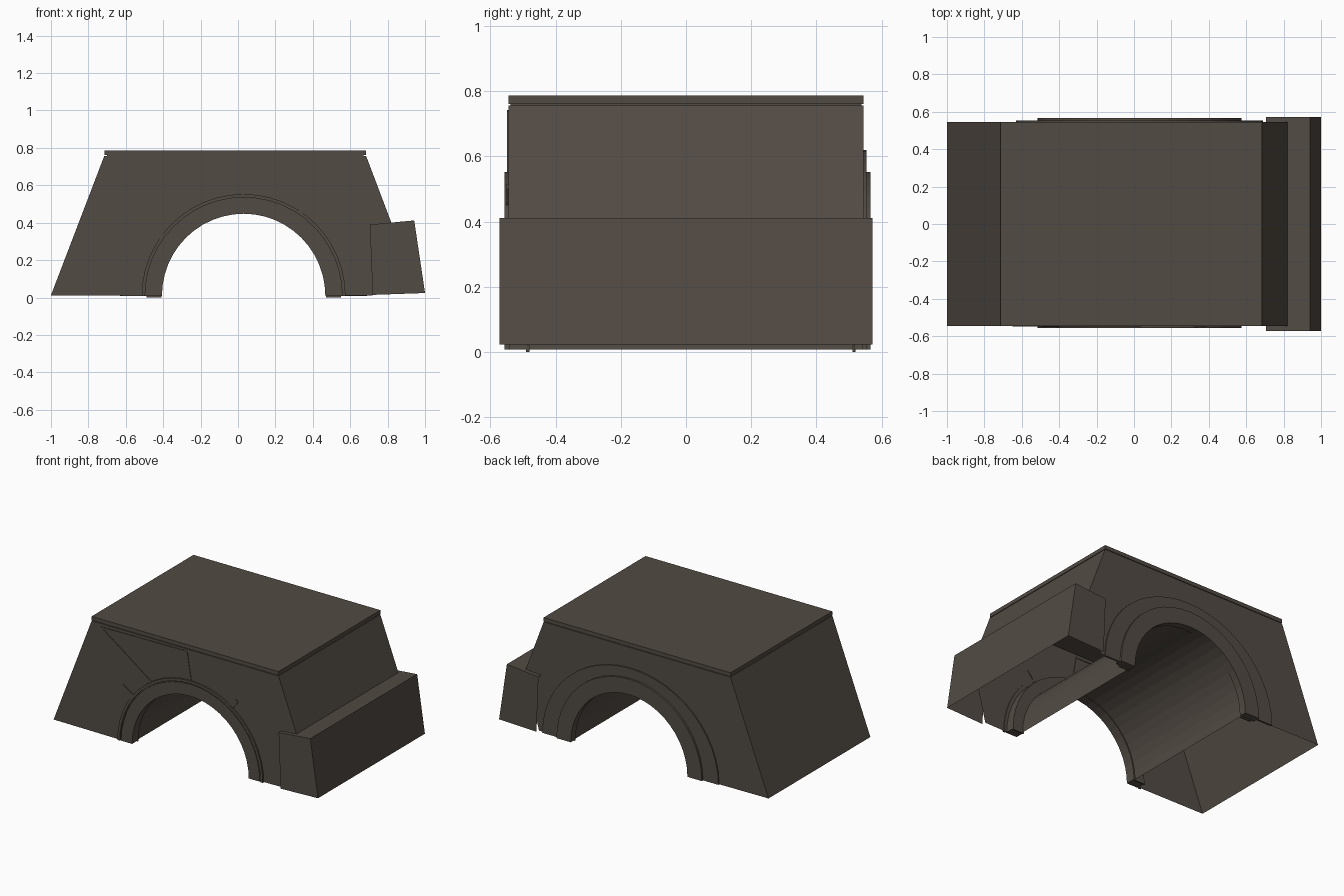
import bpy, math
from math import sin, cos, pi

if "Cube" in bpy.data.objects:
    bpy.data.objects.remove(bpy.data.objects["Cube"])

metal = bpy.data.materials.new("dark brown metal")
metal.diffuse_color = (0.085, 0.070, 0.057, 1)
metal.use_nodes = True
metal.node_tree.nodes["Principled BSDF"].inputs["Base Color"].default_value = metal.diffuse_color

CX, CZ, N = 0.03, 0.008, 24      # arch centre and segments
HALF = 0.545                     # half depth of the body


def add(name, verts, faces):
    me = bpy.data.meshes.new(name)
    me.from_pydata(verts, [], faces)
    me.materials.append(metal)
    ob = bpy.data.objects.new(name, me)
    bpy.context.collection.objects.link(ob)
    return ob


def prism(name, pts, y0, y1, skip=()):
    """Extrude an x-z outline (counter-clockwise from the front) along y; skip drops side faces."""
    n = len(pts)
    verts = [(x, y, z) for y in (y0, y1) for x, z in pts]
    faces = [tuple(range(n)), tuple(range(2 * n - 1, n - 1, -1))]
    for i in range(n):
        if i not in skip:
            j = (i + 1) % n
            faces.append((j, i, n + i, n + j))
    return add(name, verts, faces)


def arc(rx, rz):
    """Half ellipse from the left foot over the top to the right foot."""
    return [(CX - rx * cos(pi * i / N), CZ + rz * sin(pi * i / N)) for i in range(N + 1)]


def arch_band(name, inner, outer, y0, y1):
    """Solid arch with rectangular section between two (rx, rz) radii."""
    a, b = arc(*inner), arc(*outer)
    verts, faces = [], []
    for (x0, z0), (x1, z1) in zip(a, b):
        verts += [(x0, y0, z0), (x1, y0, z1), (x1, y1, z1), (x0, y1, z0)]
    for i in range(N):
        for k in range(4):
            l = (k + 1) % 4
            faces.append((4 * i + k, 4 * i + l, 4 * i + 4 + l, 4 * i + 4 + k))
    faces += [(3, 2, 1, 0), tuple(4 * N + k for k in range(4))]
    return add(name, verts, faces)


def bar(name, p, q, width, y0, y1):
    """Flat strip on a wall from p to q in x-z."""
    dx, dz = q[0] - p[0], q[1] - p[1]
    s = width / 2 / math.hypot(dx, dz)
    ox, oz = -dz * s, dx * s
    pts = [(p[0] - ox, p[1] - oz), (q[0] - ox, q[1] - oz),
           (q[0] + ox, q[1] + oz), (p[0] + ox, p[1] + oz)]
    return prism(name, pts, y0, y1)


# Body shell: sloped ends, arched tunnel through it, open underside
tunnel = arc(0.445, 0.445)
outline = [(-1.0, 0.012)] + tunnel + [(0.72, 0.012), (0.82, 0.40), (0.685, 0.757), (-0.715, 0.757)]
last = len(tunnel)
prism("body_shell", outline, -HALF, HALF, skip=(0, last, last + 1))

# Roof slab, with a thin recessed seam below it
prism("roof_seam", [(-0.70, 0.75), (0.67, 0.75), (0.67, 0.765), (-0.70, 0.765)], -0.538, 0.538)
prism("roof_slab", [(-0.715, 0.761), (0.685, 0.761), (0.685, 0.787), (-0.715, 0.787)], -HALF, HALF)

# Box on the right end, open underneath and towards the body
prism("end_box", [(0.72, 0.014), (1.0, 0.024), (0.942, 0.412), (0.705, 0.39)], -0.572, 0.572, skip=(0, 3))

# Arch trims on the front and back
arch_band("front_arch_trim", (0.437, 0.44), (0.52, 0.52), -0.552, -0.485)
arch_band("front_arch_rim", (0.527, 0.527), (0.545, 0.545), -0.556, -0.54)
arch_band("back_arch_trim", (0.437, 0.44), (0.545, 0.545), 0.515, 0.566)
arch_band("back_arch_plate", (0.52, 0.52), (0.66, 0.612), 0.54, 0.553)

# Small feet where the trims reach the ground
for y in (-0.485, 0.515):
    for side in (-1, 1):
        x = CX + side * 0.48
        prism("trim_foot", [(x - 0.04, 0), (x + 0.04, 0), (x + 0.04, 0.02), (x - 0.04, 0.02)],
              y - 0.005, y + 0.005)

# Triangular panel outline on the front wall
corners = [(-0.27, 0.462), (-0.645, 0.73), (-0.003, 0.737), (0.028, 0.55)]
for p, q in zip(corners, corners[1:]):
    bar("panel_strip", p, q, 0.012, -0.549, -0.54)

# Short brackets above the front arch
bar("left_bracket", (-0.485, 0.375), (-0.40, 0.322), 0.036, -0.551, -0.54)
bar("right_bracket", (0.375, 0.508), (0.335, 0.455), 0.024, -0.551, -0.54)
